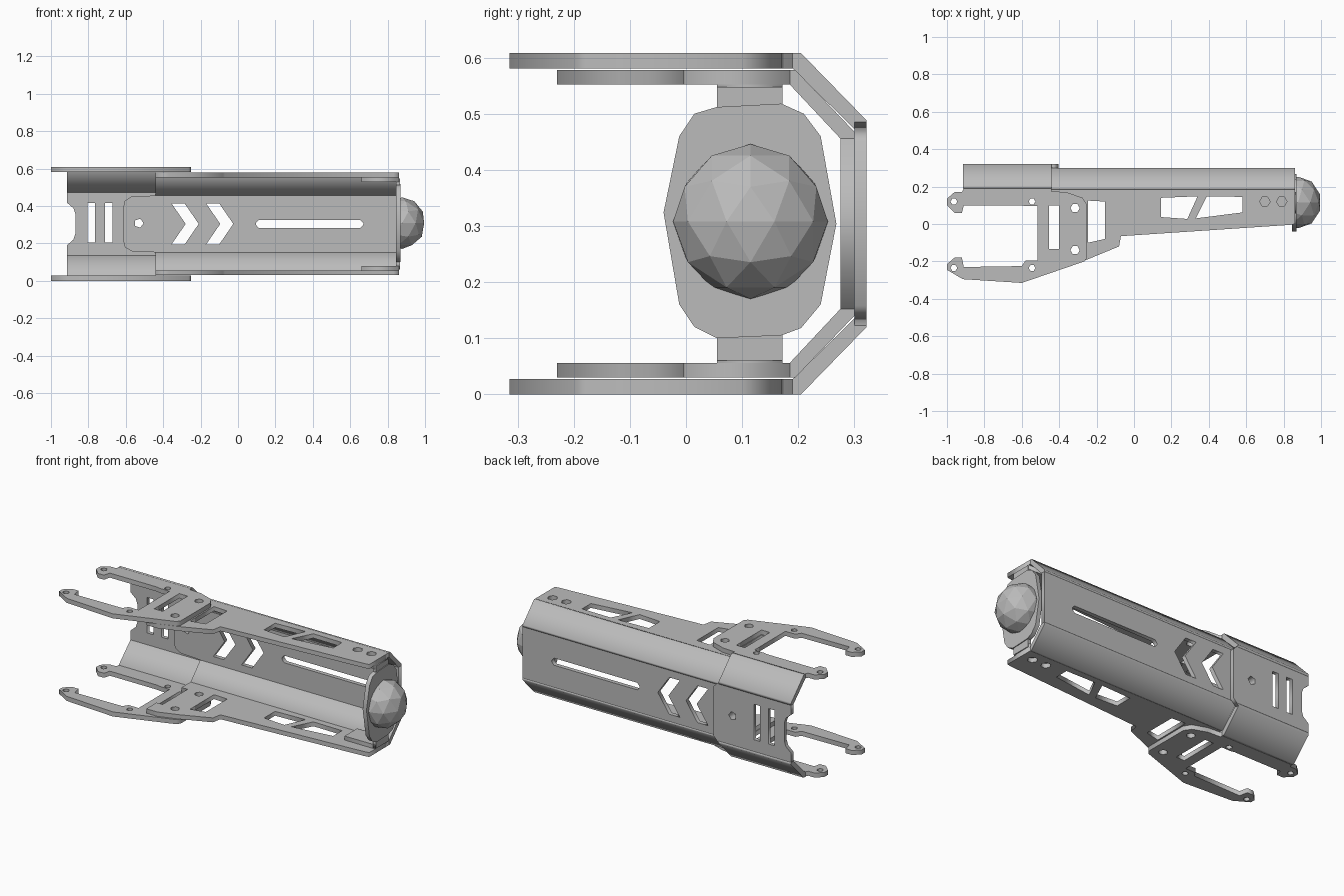
import bpy, bmesh, math
from mathutils import Matrix

cube = bpy.data.objects.get("Cube")
if cube:
    bpy.data.objects.remove(cube, do_unlink=True)

H = 0.608  # total height; the upper half mirrors the lower

grey = bpy.data.materials.new("grey_metal")
grey.use_nodes = True
grey.diffuse_color = (0.5, 0.5, 0.5, 1)
grey.node_tree.nodes["Principled BSDF"].inputs["Base Color"].default_value = (0.5, 0.5, 0.5, 1)

# Local (u, v, w) axes mapped onto the model's axes
FLAT = Matrix.Identity(4)
WALL = Matrix.Rotation(math.pi / 2, 4, 'X')
CROSS = Matrix(((0, 0, 1, 0), (1, 0, 0, 0), (0, 1, 0, 0), (0, 0, 0, 1)))
MIRROR = Matrix.Translation((0, 0, H)) @ Matrix.Diagonal((1, 1, -1, 1))


def add_object(name, bm):
    bmesh.ops.remove_doubles(bm, verts=bm.verts, dist=1e-5)
    bmesh.ops.recalc_face_normals(bm, faces=bm.faces)
    mesh = bpy.data.meshes.new(name)
    bm.to_mesh(mesh)
    bm.free()
    mesh.materials.append(grey)
    obj = bpy.data.objects.new(name, mesh)
    bpy.context.collection.objects.link(obj)


def plate(name, loops, lo, hi, axes, mirror=False):
    """Extrude an outline (first loop) with holes (other loops) from lo to hi."""
    curve = bpy.data.curves.new(name, 'CURVE')
    curve.dimensions = '2D'
    curve.fill_mode = 'BOTH'
    curve.extrude = (hi - lo) / 2
    for pts in loops:
        spline = curve.splines.new('POLY')
        spline.points.add(len(pts) - 1)
        for p, (u, v) in zip(spline.points, pts):
            p.co = (u, v, 0, 1)
        spline.use_cyclic_u = True
    temp = bpy.data.objects.new(name + "_outline", curve)
    bpy.context.collection.objects.link(temp)
    mesh = bpy.data.meshes.new_from_object(temp.evaluated_get(bpy.context.evaluated_depsgraph_get()))
    mid = (hi + lo) / 2
    offset = {id(FLAT): (0, 0, mid), id(WALL): (0, mid, 0), id(CROSS): (mid, 0, 0)}[id(axes)]
    place = Matrix.Translation(offset) @ axes
    sides = [("lower_", place), ("upper_", MIRROR @ place)] if mirror else [("", place)]
    for prefix, matrix in sides:
        bm = bmesh.new()
        bm.from_mesh(mesh)
        bm.transform(matrix)
        add_object(prefix + name, bm)
    bpy.data.objects.remove(temp, do_unlink=True)
    bpy.data.curves.remove(curve)
    bpy.data.meshes.remove(mesh)


def hole(u, v, r, n=6):
    return [(u + r * math.cos(i * math.tau / n), v + r * math.sin(i * math.tau / n)) for i in range(n)]


def rect(u0, u1, v0, v1):
    return [(u0, v0), (u1, v0), (u1, v1), (u0, v1)]


def sym(pts):
    """Close an outline by reflecting it about mid height."""
    return pts + [(u, H - v) for u, v in reversed(pts)]


# Outer fork plates with hooked arms
fork = [(-.91, .19), (-.92, .17), (-.96, .17), (-1, .135), (-1, .1), (-.96, .06), (-.92, .06),
        (-.91, .1), (-.6, .1), (-.58, .095), (-.515, .095), (-.515, -.195), (-.58, -.195),
        (-.6, -.225), (-.91, -.23), (-.92, -.18), (-.96, -.18), (-1, -.215), (-1, -.245),
        (-.915, -.295), (-.6, -.315), (-.265, -.2), (-.25, -.18), (-.25, .1), (-.275, .14),
        (-.36, .17), (-.44, .175), (-.44, .19)]
bolts = [hole(x, y, .018) for x in (-.963, -.545) for y in (.12, -.235)]
pins = [hole(-.315, y, .025) for y in (.085, -.14)]
plate("fork_plate", [fork, rect(-.455, -.4, -.135, .1)] + bolts + pins, 0, .027, FLAT, True)

# Outer chamfers and back wall
plate("outer_chamfer", [[(.19, 0), (.205, 0), (.322, .12), (.322, .135), (.3, .135), (.19, .027)]],
      -.915, -.44, CROSS, True)
outer_wall = sym([(-.44, .135), (-.915, .135), (-.915, .19), (-.88, .22), (-.87, .25)])
collar = [(-.44, .485), (-.405, .45), (-.405, .158), (-.44, .123)]
plate("outer_back_wall",
      [outer_wall + collar, rect(-.805, -.765, .205, .415), rect(-.71, -.67, .205, .415),
       hole(-.53, .308, .025, 5)], .3, .322, WALL)

# Inner side plates
side = [(-.44, .185), (.86, .185), (.86, .0), (.83, -.005), (-.07, -.065), (-.08, -.12),
        (-.25, -.19), (-.37, -.23), (-.44, -.23), (-.44, -.135), (-.4, -.135), (-.4, .1), (-.44, .1)]
windows = [[(-.245, .125), (-.155, .12), (-.155, -.08), (-.245, -.1)],
           [(.145, .14), (.34, .148), (.285, .027), (.145, .037)],
           [(.39, .148), (.58, .145), (.58, .062), (.33, .03)]]
ports = [hole(x, .12, .028) for x in (.7, .79)]
plate("side_plate", [side] + windows + pins + ports, .03, .056, FLAT, True)

# Inner chamfers and back wall with tongue, chevrons and long slot
plate("inner_chamfer", [[(.185, .03), (.195, .03), (.3, .14), (.3, .152), (.275, .152), (.185, .056)]],
      -.44, .86, CROSS, True)
inner_wall = sym([(.86, .152), (-.44, .152), (-.57, .158), (-.605, .18), (-.612, .21)])
chevrons = [sym([(x, .195), (x + .07, .195), (x + .145, H / 2)])[:-3] +
            [(x + .07, H - .195), (x, H - .195), (x + .075, H / 2)] for x in (-.355, -.17)]
slot = sym([(.095, .3), (.11, .283), (.655, .283), (.67, .3)])
plate("inner_back_wall", [inner_wall, slot, hole(-.53, .308, .025, 5)] + chevrons, .275, .3, WALL)

# End cap disc and its mounting tabs
disc = [(-.04, H / 2 + .02), (-.012, .16), (.015, .12), (.055, .1), (.17, .105), (.205, .118),
        (.24, .16), (.268, H / 2), (.24, .46), (.21, .5), (.17, .518), (.055, .512), (.015, .5), (-.012, .46)]
plate("cap_disc", [disc], .845, .87, CROSS)
plate("cap_tab", [rect(.66, .86, .055, .172)], .056, .08, FLAT, True)
plate("cap_tab_neck", [rect(.055, .172, .06, .12)], .845, .865, CROSS, True)

# Faceted dome on the end cap
bm = bmesh.new()
bmesh.ops.create_icosphere(bm, subdivisions=2, radius=.138)
bm.transform(Matrix.Translation((.877, .115, .308)) @ Matrix.Diagonal((.9, 1, 1, 1)))
bmesh.ops.bisect_plane(bm, geom=bm.verts[:] + bm.edges[:] + bm.faces[:], plane_co=(.86, 0, 0),
                       plane_no=(-1, 0, 0), clear_outer=True)
add_object("dome", bm)
